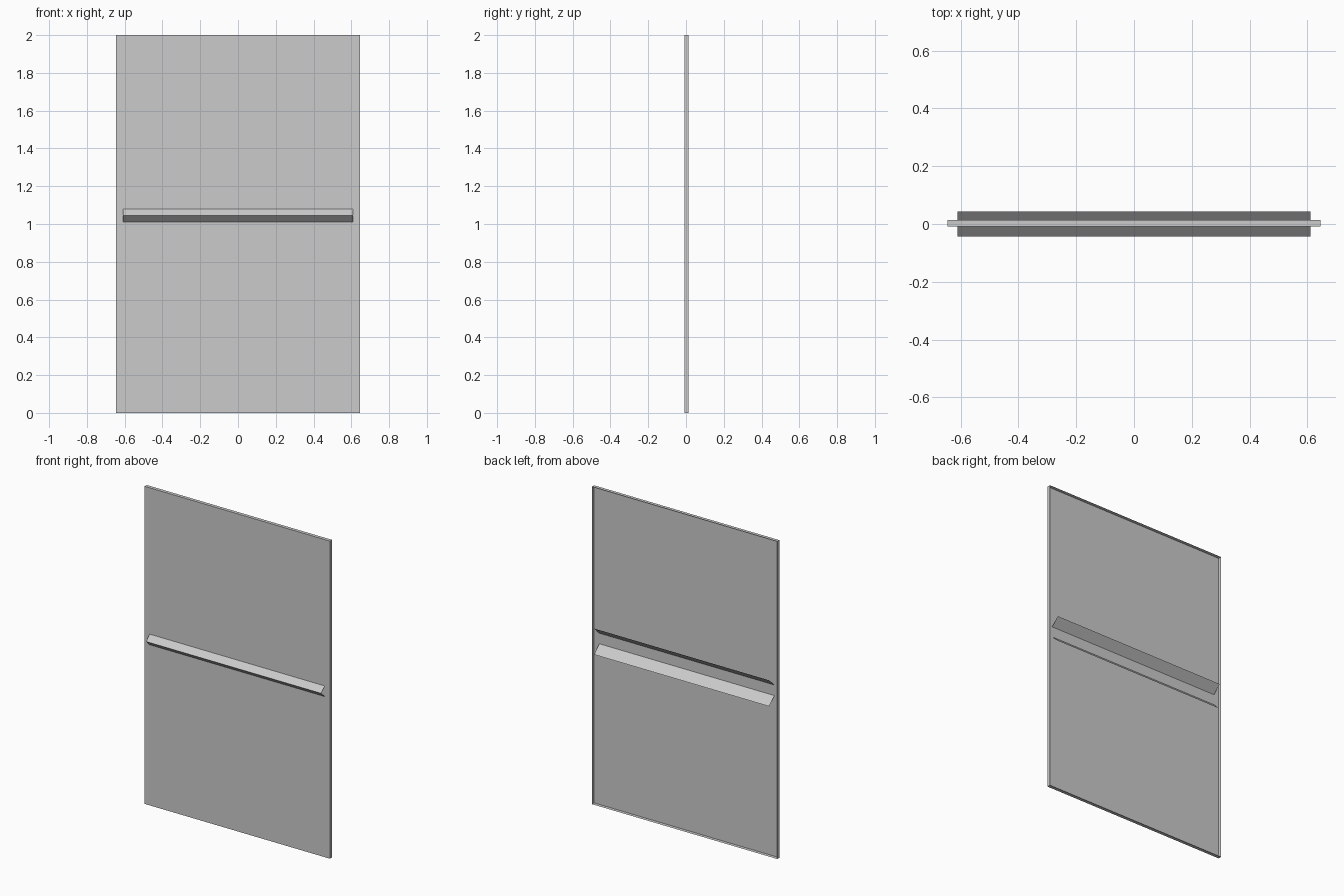
import bpy, bmesh

if "Cube" in bpy.data.objects:
    bpy.data.objects.remove(bpy.data.objects["Cube"])

def extruded(name, pts, axis_vec, start):
    """Open strip: sweep a polyline of points along a vector."""
    bm = bmesh.new()
    vs = [bm.verts.new((start, y, z)) for y, z in pts]
    edges = [bm.edges.new(p) for p in zip(vs, vs[1:])]
    new = bmesh.ops.extrude_edge_only(bm, edges=edges)["geom"]
    bmesh.ops.translate(bm, vec=axis_vec,
                        verts=[g for g in new if isinstance(g, bmesh.types.BMVert)])
    bm.normal_update()
    # make the faces point towards the front / outside
    flip = [f for f in bm.faces if f.normal.y > 0]
    bmesh.ops.reverse_faces(bm, faces=flip)
    return finish(name, bm)

def finish(name, bm):
    mesh = bpy.data.meshes.new(name)
    bm.to_mesh(mesh)
    bm.free()
    obj = bpy.data.objects.new(name, mesh)
    bpy.context.collection.objects.link(obj)
    return obj

# Door panel: shallow tray, open at the back
FRONT, BACK = -0.008, 0.0135
bm = bmesh.new()
bmesh.ops.create_cube(bm, size=1)
for v in bm.verts:
    v.co = (v.co.x * 1.29, BACK if v.co.y > 0 else FRONT, (v.co.z + 0.5) * 2)
bm.normal_update()
bmesh.ops.delete(bm, geom=[f for f in bm.faces if f.normal.y > 0.9], context='FACES_ONLY')
finish("door_panel", bm)

# Push bar: V-shaped sheet through the panel, open at the back and ends
extruded("push_bar", [(0.043, 1.127), (-0.043, 1.045), (0.043, 0.963)], (1.22, 0, 0), -0.61)
